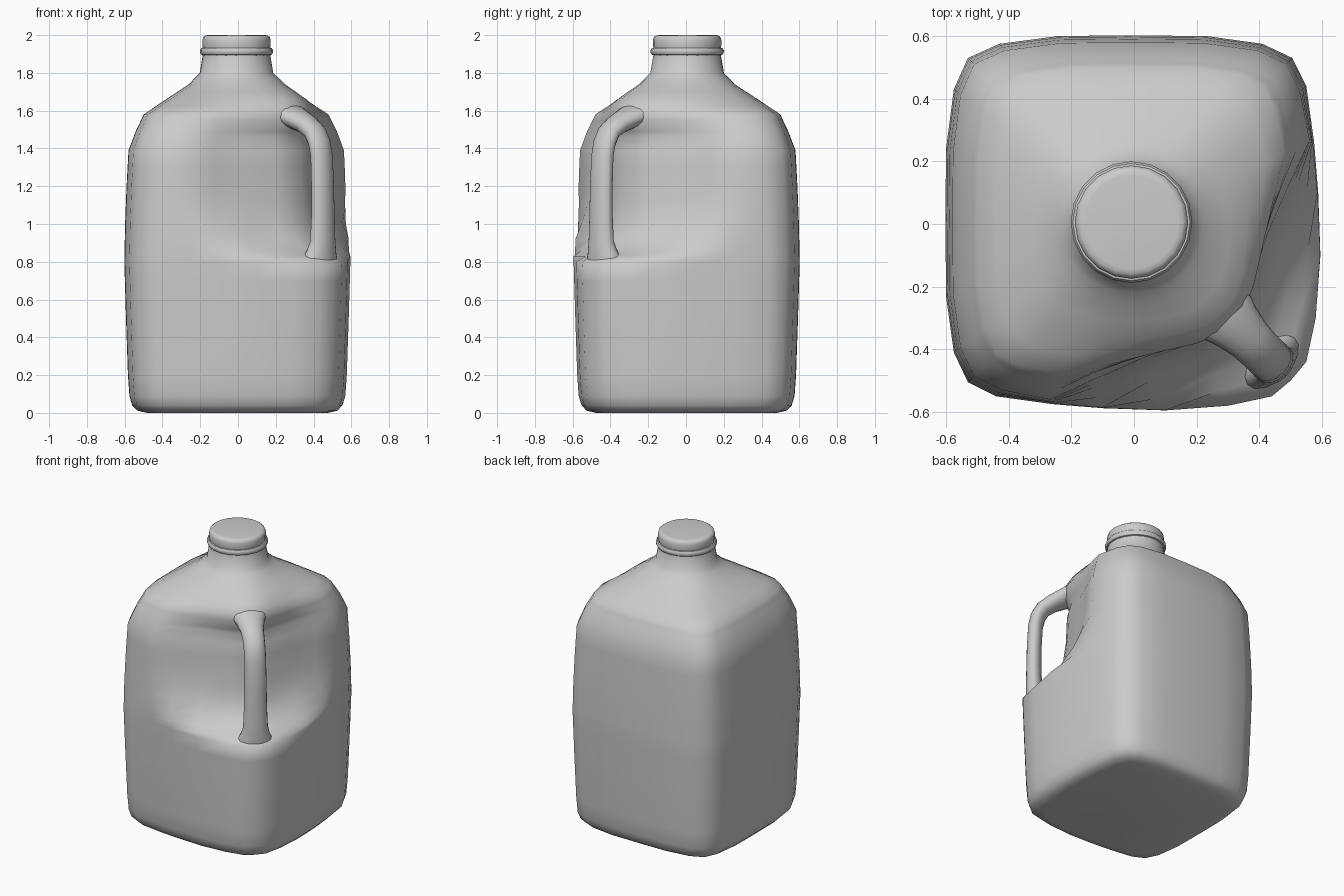
import bpy, bmesh, math
from mathutils import Vector

if "Cube" in bpy.data.objects:
    bpy.data.objects.remove(bpy.data.objects["Cube"])

CX, CY = -0.008, 0.006            # neck centre


def loft(name, rings, angle=50):
    """Skin a list of equal-length closed rings and cap both ends."""
    bm = bmesh.new()
    vr = [[bm.verts.new(p) for p in r] for r in rings]
    n = len(vr[0])
    for a, b in zip(vr, vr[1:]):
        for i in range(n):
            j = (i + 1) % n
            bm.faces.new((a[i], a[j], b[j], b[i]))
    bm.faces.new(vr[0][::-1])
    bm.faces.new(vr[-1])
    bmesh.ops.recalc_face_normals(bm, faces=bm.faces)
    me = bpy.data.meshes.new(name)
    bm.to_mesh(me)
    bm.free()
    for p in me.polygons:
        p.use_smooth = True
    me.set_sharp_from_angle(angle=math.radians(angle))
    ob = bpy.data.objects.new(name, me)
    bpy.context.collection.objects.link(ob)
    return ob


def interp(keys, t):
    if t <= keys[0][0]:
        return keys[0][1]
    for (a, va), (b, vb) in zip(keys, keys[1:]):
        if t <= b:
            return va + (vb - va) * (t - a) / (b - a)
    return keys[-1][1]


# Half outline from the handle corner to the opposite corner (mirrored over the diagonal)
FULL = [(.5, -.5), (.55, -.44), (.58, -.3), (.595, -.1), (.588, .1), (.575, .26), (.55, .44),
        (.505, .53), (.41, .575), (.23, .6), (-.02, .602), (-.24, .6), (-.43, .575), (-.53, .53)]
# The same first points pushed in for the hand recess, and where its lower lip sits
RECESS = [(.30, -.30), (.335, -.265), (.375, -.2), (.43, -.03), (.50, .13), (.565, .27)]
LIP = [.8, .8, .8, .83, .95, 1.1]
SCALE = [(0, .80), (.012, .885), (.04, .93), (.09, .955), (.2, .968), (.5, .985), (.8, 1),
         (1.0, .993), (1.2, .98), (1.39, .963), (1.49, .90), (1.58, .83), (1.66, .63), (1.74, .42), (1.8, .33)]
ROUND = [(1.5, 0), (1.58, .06), (1.66, .25), (1.74, .65), (1.8, 1)]
RADIUS = [(1.58, .5), (1.66, .38), (1.74, .255), (1.8, .195), (1.9, .178)]
DEPTH = [(0, 0), (.06, .5), (.12, .75), (.2, .92), (.4, 1)]
FADE = [(1.46, 1), (1.52, .8), (1.58, .65), (1.66, .2), (1.74, 0)]


def body_ring(z):
    s, c, r = interp(SCALE, z), interp(ROUND, z), interp(RADIUS, z)
    half = []
    for i, (x, y) in enumerate(FULL):
        p = Vector((x, y)) * s
        if i < len(RECESS):
            q = Vector(RECESS[i]) * (s / .97)
            p = p.lerp(q, interp(DEPTH, z - LIP[i]) * interp(FADE, z))
        a = math.radians(-45 + 180 * i / (len(FULL) - 1))
        half.append(p.lerp(Vector((r * math.cos(a), r * math.sin(a))), c))
    pts = half + [Vector((-p.y, -p.x)) for p in half[-2:0:-1]]
    return [(p.x + CX * c, p.y + CY * c, z) for p in pts]


# Bottle body with recess, shoulder and neck
heights = [0, .012, .04, .09, .2, .5, .7, .8, .83, .86, .92, 1.0, 1.1, 1.2, 1.3, 1.39,
           1.46, 1.49, 1.52, 1.55, 1.58, 1.62, 1.66, 1.7, 1.74, 1.77, 1.8, 1.9]
loft("jug_body", [body_ring(z) for z in heights], 70)

# Handle: oval tube swept in the diagonal plane (distance, z, half width, half thickness)
PATH = [(.59, .72, .13, .08), (.61, .80, .12, .075), (.625, .85, .095, .062), (.635, .91, .08, .052),
        (.636, 1.05, .074, .048), (.634, 1.2, .072, .047), (.626, 1.36, .07, .047),
        (.61, 1.43, .07, .048), (.578, 1.485, .07, .049), (.52, 1.525, .074, .052),
        (.46, 1.55, .088, .056), (.40, 1.575, .11, .058), (.32, 1.60, .14, .05)]
D, W, Z = Vector((1, -1, 0)).normalized(), Vector((1, 1, 0)).normalized(), Vector((0, 0, 1))
rings = []
for k, (d, z, w, t) in enumerate(PATH):
    a, b = PATH[max(k - 1, 0)], PATH[min(k + 1, len(PATH) - 1)]
    tan = (D * (b[0] - a[0]) + Z * (b[1] - a[1])).normalized()
    nor = tan.cross(W)
    ring = []
    for i in range(16):
        u = 2 * math.pi * i / 16
        ring.append(D * d + Z * z + W * (w * math.cos(u)) + nor * (t * math.sin(u)))
    rings.append(ring)
loft("handle", rings, 70)


def lathe(name, profile, sides=20):
    loft(name, [[(CX + r * math.cos(2 * math.pi * i / sides), CY + r * math.sin(2 * math.pi * i / sides), z)
                 for i in range(sides)] for r, z in profile], 40)


# Neck flange and screw cap
lathe("neck_flange", [(.17, 1.89), (.188, 1.897), (.194, 1.908), (.194, 1.92), (.187, 1.931), (.17, 1.934)])
lathe("cap", [(.178, 1.925), (.181, 1.945), (.181, 1.975), (.176, 1.99), (.165, 1.998), (.15, 2.0)])
